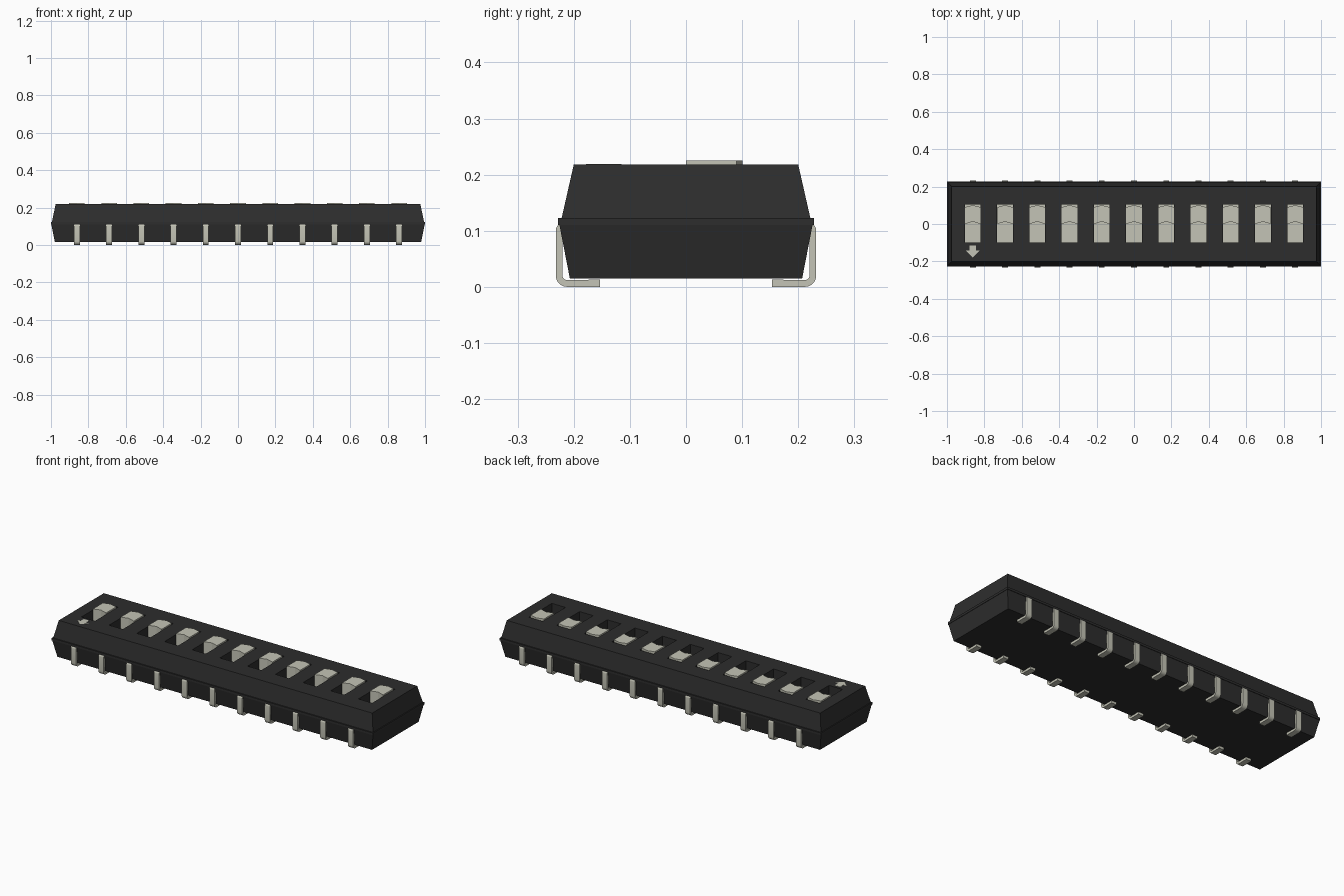
import bpy, bmesh
from math import sin, cos, pi

if "Cube" in bpy.data.objects:
    bpy.data.objects.remove(bpy.data.objects["Cube"], do_unlink=True)


def material(name, rgb):
    m = bpy.data.materials.new(name)
    m.use_nodes = True
    m.diffuse_color = (*rgb, 1)
    m.node_tree.nodes["Principled BSDF"].inputs["Base Color"].default_value = (*rgb, 1)
    return m


BLACK = material("black plastic", (0.026, 0.026, 0.026))
PALE = material("pale grey", (0.55, 0.55, 0.465))

PITCH = 0.1724
COLUMNS = [(i - 5) * PITCH for i in range(11)]


def make_object(name, bm, mat):
    bmesh.ops.recalc_face_normals(bm, faces=bm.faces)
    mesh = bpy.data.meshes.new(name)
    bm.to_mesh(mesh)
    bm.free()
    mesh.materials.append(mat)
    ob = bpy.data.objects.new(name, mesh)
    bpy.context.scene.collection.objects.link(ob)
    return ob


def prism(bm, outline, offset):
    """Extrude a closed 3D outline by an offset vector."""
    face = bm.faces.new([bm.verts.new(p) for p in outline])
    ext = bmesh.ops.extrude_face_region(bm, geom=[face])
    verts = [g for g in ext["geom"] if isinstance(g, bmesh.types.BMVert)]
    bmesh.ops.translate(bm, verts=verts, vec=offset)


def rect(x, hw, y0, y1, z):
    return [(x - hw, y0, z), (x + hw, y0, z), (x + hw, y1, z), (x - hw, y1, z)]


# Body: stacked rectangular sections with a parting ledge
bm = bmesh.new()
sections = [(0.979, 0.207, 0.015), (0.998, 0.2255, 0.11), (1.0, 0.228, 0.11),
            (1.0, 0.228, 0.123), (0.995, 0.2215, 0.123), (0.975, 0.2, 0.218)]
rings = [[bm.verts.new(p) for p in rect(0, hx, -hy, hy, z)] for hx, hy, z in sections]
for low, high in zip(rings, rings[1:]):
    for k in range(4):
        n = (k + 1) % 4
        bm.faces.new((low[k], low[n], high[n], high[k]))
bm.faces.new(rings[0])
bm.faces.new(rings[-1])
body = make_object("body", bm, BLACK)

# Slots cut in the top
bm = bmesh.new()
for x in COLUMNS:
    prism(bm, rect(x, 0.0425, -0.1, 0.104, 0.12), (0, 0, 0.2))
cutter = make_object("slot_cutter", bm, BLACK)
cutter.hide_render = True
cutter.hide_viewport = True
cutter.display_type = 'WIRE'
cut = body.modifiers.new("slots", 'BOOLEAN')
cut.operation = 'DIFFERENCE'
cut.solver = 'EXACT'
cut.object = cutter

# Sliders: floor plate with a chevron-shaped knob
bm = bmesh.new()
for x in COLUMNS:
    prism(bm, rect(x, 0.0423, -0.0998, 0.1038, 0.118), (0, 0, 0.01))
    w = 0.0415
    knob = [(x - w, 0, 0.125), (x, 0.013, 0.125), (x + w, 0, 0.125),
            (x + w, 0.09, 0.125), (x, 0.101, 0.125), (x - w, 0.09, 0.125)]
    prism(bm, knob, (0, 0, 0.1))
make_object("sliders", bm, PALE)

# Arrow marking beside the first slider
bm = bmesh.new()
half = [(0.017, -0.115), (0.017, -0.143), (0.037, -0.143)]
outline = half + [(0, -0.178)] + [(-x, y) for x, y in reversed(half)]
prism(bm, [(x + COLUMNS[0], y, 0.217) for x, y in outline], (0, 0, 0.002))
make_object("arrow_mark", bm, PALE)


# Leads: bent strips, rounded at the shoulder and the foot
def arc(cy, cz, r, start, end, steps=6):
    angles = [start + (end - start) * i / steps for i in range(steps + 1)]
    return [(cy + r * cos(a), cz + r * sin(a)) for a in angles]


outer = [(0.153, 0)] + arc(0.212, 0.02, 0.02, -pi / 2, 0) + arc(0.217, 0.1, 0.015, 0, pi / 2)
inner = [(0.153, 0.013)] + arc(0.212, 0.02, 0.008, -pi / 2, 0) + arc(0.217, 0.1, 0.003, 0, pi / 2)
lead = outer + [(0.2, 0.115), (0.2, 0.103)] + inner[::-1]
for name, side in (("front_leads", -1), ("back_leads", 1)):
    bm = bmesh.new()
    for x in COLUMNS:
        prism(bm, [(x - 0.016, side * y, z) for y, z in lead], (0.032, 0, 0))
    ob = make_object(name, bm, PALE)
    bpy.ops.object.select_all(action='DESELECT')
    ob.select_set(True)
    bpy.context.view_layer.objects.active = ob
    bpy.ops.object.shade_smooth_by_angle(angle=0.6)
